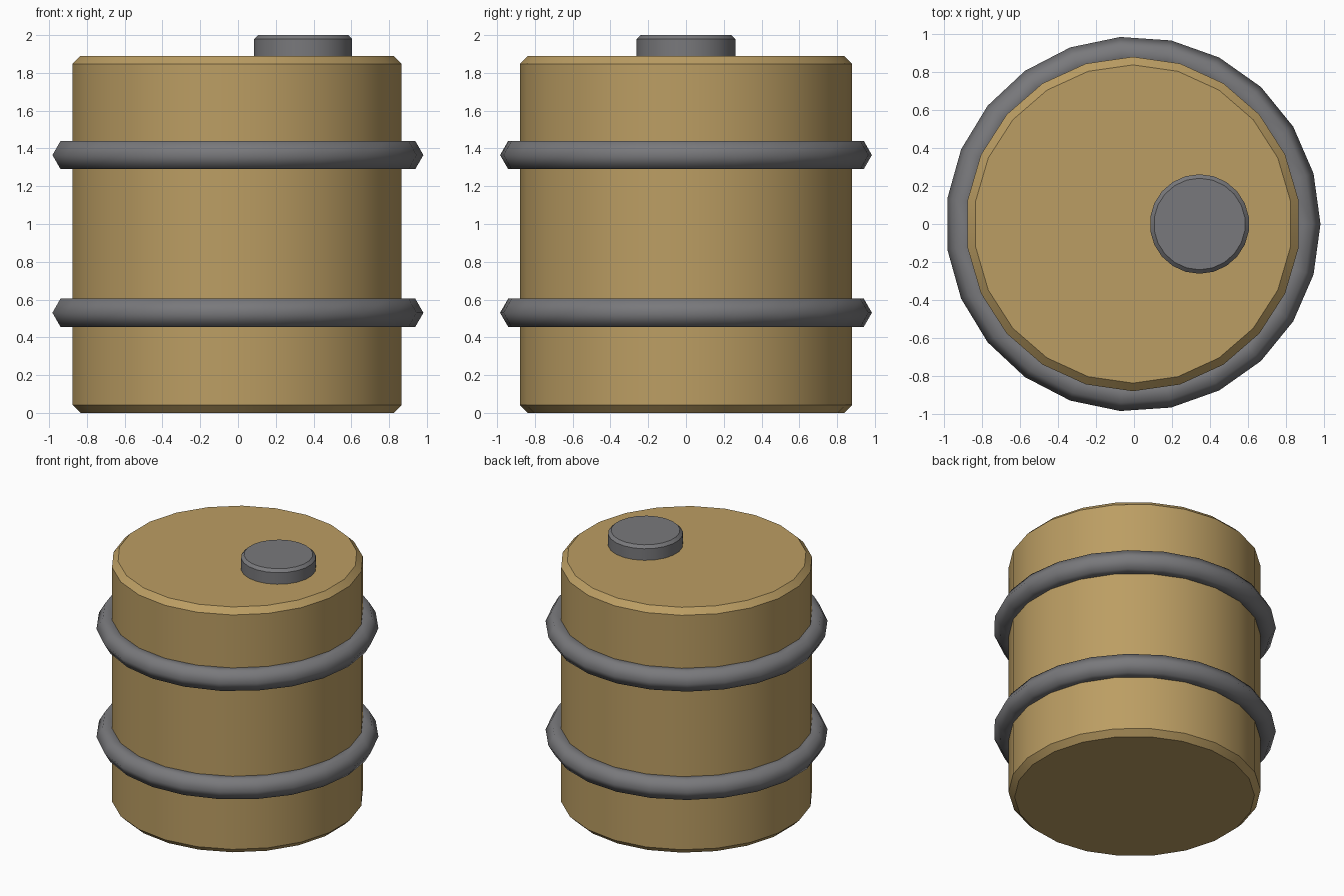
import bpy
import math

cube = bpy.data.objects.get("Cube")
if cube:
    bpy.data.objects.remove(cube, do_unlink=True)


def material(name, rgb):
    mat = bpy.data.materials.new(name)
    mat.use_nodes = True
    mat.diffuse_color = (*rgb, 1)
    mat.node_tree.nodes["Principled BSDF"].inputs["Base Color"].default_value = (*rgb, 1)
    return mat


tan = material("tan", (0.5, 0.34, 0.125))
grey = material("grey", (0.19, 0.19, 0.2))
CENTRE_X = -0.005


def finish(name, mat, angle):
    obj = bpy.context.object
    obj.name = name
    obj.data.materials.append(mat)
    bpy.ops.object.shade_smooth_by_angle(angle=math.radians(angle))
    return obj


def chamfered_drum(name, mat, radius, bottom, top, x, chamfer, both_ends):
    """Cylinder with chamfered rims; the lower rim is optional."""
    bpy.ops.mesh.primitive_cylinder_add(
        vertices=22, radius=radius, depth=top - bottom,
        location=(x, 0, (top + bottom) / 2))
    obj = bpy.context.object
    weights = obj.data.attributes.new("bevel_weight_edge", "FLOAT", "EDGE")
    for edge in obj.data.edges:
        heights = [obj.data.vertices[i].co.z for i in edge.vertices]
        rim = min(heights) > 0 or (both_ends and max(heights) < 0)
        weights.data[edge.index].value = 1.0 if rim else 0.0
    bevel = obj.modifiers.new("rim_chamfer", "BEVEL")
    bevel.limit_method = "WEIGHT"
    bevel.width = chamfer
    bevel.segments = 1
    bpy.ops.object.modifier_apply(modifier=bevel.name)
    return finish(name, mat, 30)


# Barrel body and off-centre filler cap
chamfered_drum("barrel_body", tan, 0.88, 0, 1.89, CENTRE_X, 0.042, True)
chamfered_drum("filler_cap", grey, 0.262, 1.85, 2.0, 0.345, 0.021, False)

# Rounded hoops around the body
for name, height in (("lower_hoop", 0.53), ("upper_hoop", 1.365)):
    bpy.ops.mesh.primitive_torus_add(
        major_segments=23, minor_segments=6, major_radius=0.9,
        minor_radius=0.0866, location=(CENTRE_X, 0, height))
    finish(name, grey, 80)
